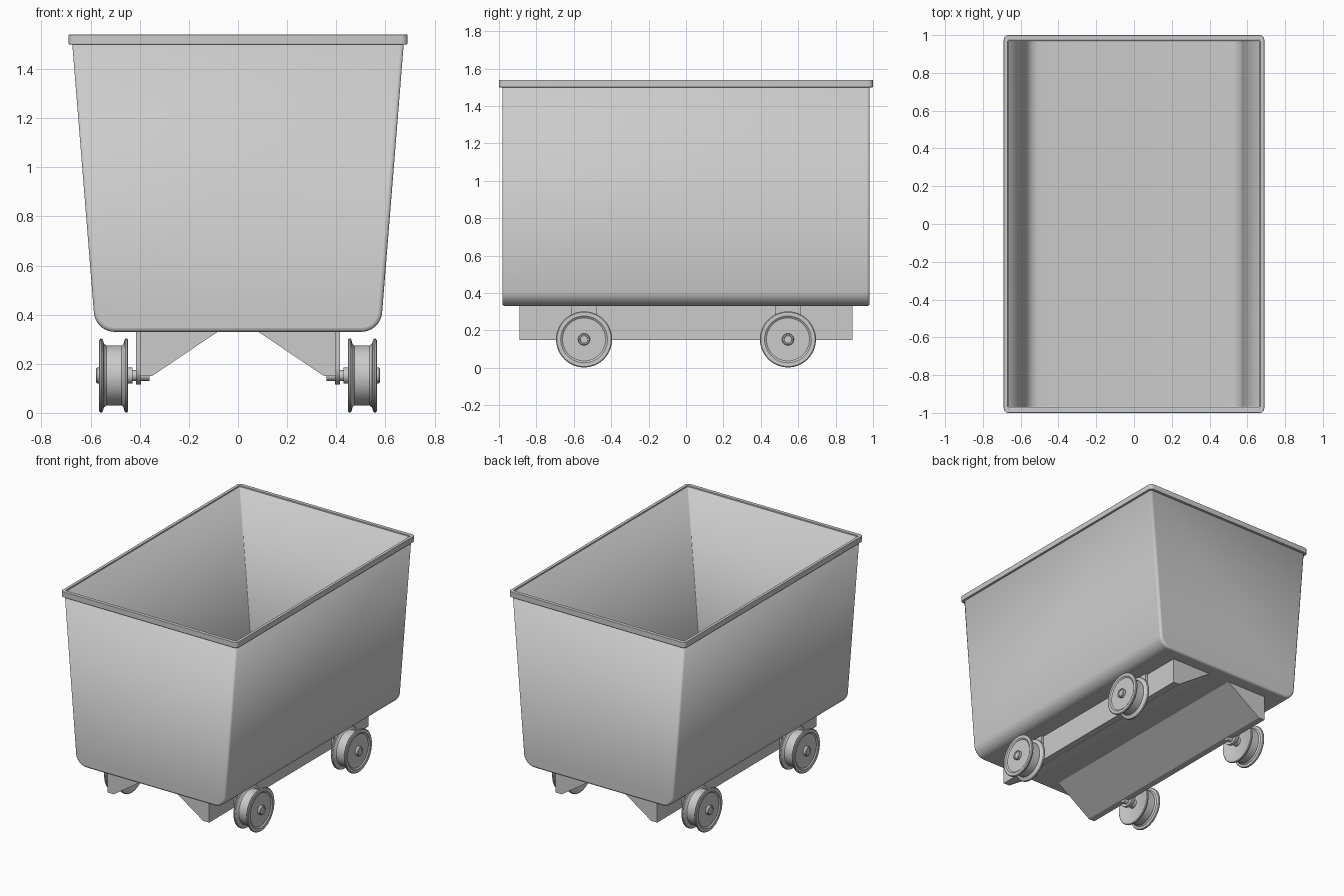
import bpy, bmesh, math
from mathutils import Matrix, Vector

if "Cube" in bpy.data.objects:
    bpy.data.objects.remove(bpy.data.objects["Cube"])

grey = bpy.data.materials.new("light_grey_metal")
grey.use_nodes = True
grey.diffuse_color = (0.6, 0.6, 0.6, 1)
grey.node_tree.nodes["Principled BSDF"].inputs["Base Color"].default_value = (0.6, 0.6, 0.6, 1)


def finish(name, bm, bevel=0, limit=60, wall=0):
    """Turn a bmesh into an object with optional edge bevel and wall thickness."""
    bmesh.ops.recalc_face_normals(bm, faces=bm.faces)
    mesh = bpy.data.meshes.new(name)
    bm.to_mesh(mesh)
    bm.free()
    mesh.materials.append(grey)
    ob = bpy.data.objects.new(name, mesh)
    bpy.context.collection.objects.link(ob)
    if bevel:
        m = ob.modifiers.new("bevel", "BEVEL")
        m.width, m.segments = bevel, 3
        m.limit_method, m.angle_limit = "ANGLE", math.radians(limit)
    if wall:
        m = ob.modifiers.new("wall", "SOLIDIFY")
        m.thickness, m.offset, m.use_even_offset = wall, -1, True
    bpy.ops.object.select_all(action="DESELECT")
    bpy.context.view_layer.objects.active = ob
    ob.select_set(True)
    bpy.ops.object.shade_smooth_by_angle(angle=math.radians(32))
    return ob


def prism(points, axis, lo, hi, skip_side=None):
    """Extrude a closed outline along x or y; optionally leave one side open."""
    bm = bmesh.new()
    put = (lambda p, d: (d, p[0], p[1])) if axis == "x" else (lambda p, d: (p[0], d, p[1]))
    a, b = ([bm.verts.new(put(p, d)) for p in points] for d in (lo, hi))
    bm.faces.new(a)
    bm.faces.new(b)
    n = len(points)
    for i in range(n):
        if i != skip_side:
            j = (i + 1) % n
            bm.faces.new((a[i], a[j], b[j], b[i]))
    return bm


def lathe(name, profile, loc, side, steps=48):
    """Revolve (radius, x) points around the x axis."""
    bm = bmesh.new()
    vs = [bm.verts.new((x * side, 0, r)) for r, x in profile]
    es = [bm.edges.new(pair) for pair in zip(vs, vs[1:])]
    bmesh.ops.spin(bm, geom=vs + es, cent=(0, 0, 0), axis=(1, 0, 0),
                   angle=math.tau, steps=steps)
    bmesh.ops.remove_doubles(bm, verts=bm.verts, dist=0.0001)
    bmesh.ops.translate(bm, verts=bm.verts, vec=loc)
    return finish(name, bm)


# Tub: tapered section with rounded lower corners, open at the top
TOP, BOTTOM, R = 1.53, 0.33, 0.085
slope = math.atan2(0.085, 1.1)
corner = []
for i in range(11):
    a = -math.pi / 2 + (math.pi / 2 - slope) * i / 10
    corner.append((0.502 + R * math.cos(a), BOTTOM + R + R * math.sin(a)))
right_half = corner + [(0.677, TOP)]
outline = right_half + [(-x, z) for x, z in reversed(right_half)]
finish("tub", prism(outline, "y", -0.982, 0.982, skip_side=len(right_half) - 1),
       bevel=0.015, wall=0.012)

# Rim: flat band around the opening with rounded corners
bm = bmesh.new()


def rounded_ring(hx, hy, r, z):
    ring = []
    for q, (sx, sy) in enumerate(((1, 1), (-1, 1), (-1, -1), (1, -1))):
        for k in range(6):
            a = math.pi / 2 * (q + k / 5)
            ring.append(bm.verts.new((sx * (hx - r) + r * math.cos(a),
                                      sy * (hy - r) + r * math.sin(a), z)))
    return ring


loops = [rounded_ring(0.69, 1.0, 0.025, 1.50), rounded_ring(0.69, 1.0, 0.025, 1.54),
         rounded_ring(0.668, 0.974, 0.008, 1.54), rounded_ring(0.668, 0.974, 0.008, 1.50)]
for a, b in zip(loops, loops[1:] + loops[:1]):
    for i in range(len(a)):
        j = (i + 1) % len(a)
        bm.faces.new((a[i], a[j], b[j], b[i]))
finish("rim", bm, bevel=0.003)

# Wheel: two flanges with a tread between, and a shallow dished face
wheel = [(0, 0.452), (0.115, 0.452), (0.125, 0.447), (0.145, 0.447), (0.15, 0.451),
         (0.15, 0.457), (0.146, 0.462), (0.13, 0.466), (0.122, 0.474), (0.122, 0.536),
         (0.13, 0.546), (0.146, 0.550), (0.15, 0.555), (0.15, 0.561), (0.145, 0.565),
         (0.125, 0.565), (0.115, 0.558), (0, 0.558)]
axle = [(0, 0.36), (0.022, 0.36), (0.022, 0.43), (0.032, 0.43), (0.032, 0.574),
        (0.028, 0.578), (0.022, 0.578), (0.02, 0.574), (0, 0.574)]

for side, s in (("left", 1), ("right", -1)):
    # Wedge-shaped chassis beam
    beam = [(s * x, z) for x, z in ((0.08, 0.332), (0.35, 0.15), (0.398, 0.15), (0.398, 0.332))]
    finish(side + "_chassis_beam", prism(beam, "y", -0.89, 0.89))
    for end, y in (("front", -0.545), ("back", 0.545)):
        # Bearing plate with a rounded lower end
        plate = [(y - 0.07, 0.335), (y + 0.07, 0.335)]
        for i in range(13):
            a = -math.pi * i / 12
            plate.append((y + 0.07 * math.cos(a), 0.185 + 0.07 * math.sin(a)))
        lo, hi = sorted((s * 0.394, s * 0.416))
        finish(f"{end}_{side}_bearing_plate", prism(plate, "x", lo, hi))
        lathe(f"{end}_{side}_wheel", wheel, (0, y, 0.152), s)
        lathe(f"{end}_{side}_axle", axle, (0, y, 0.152), s, 24)
